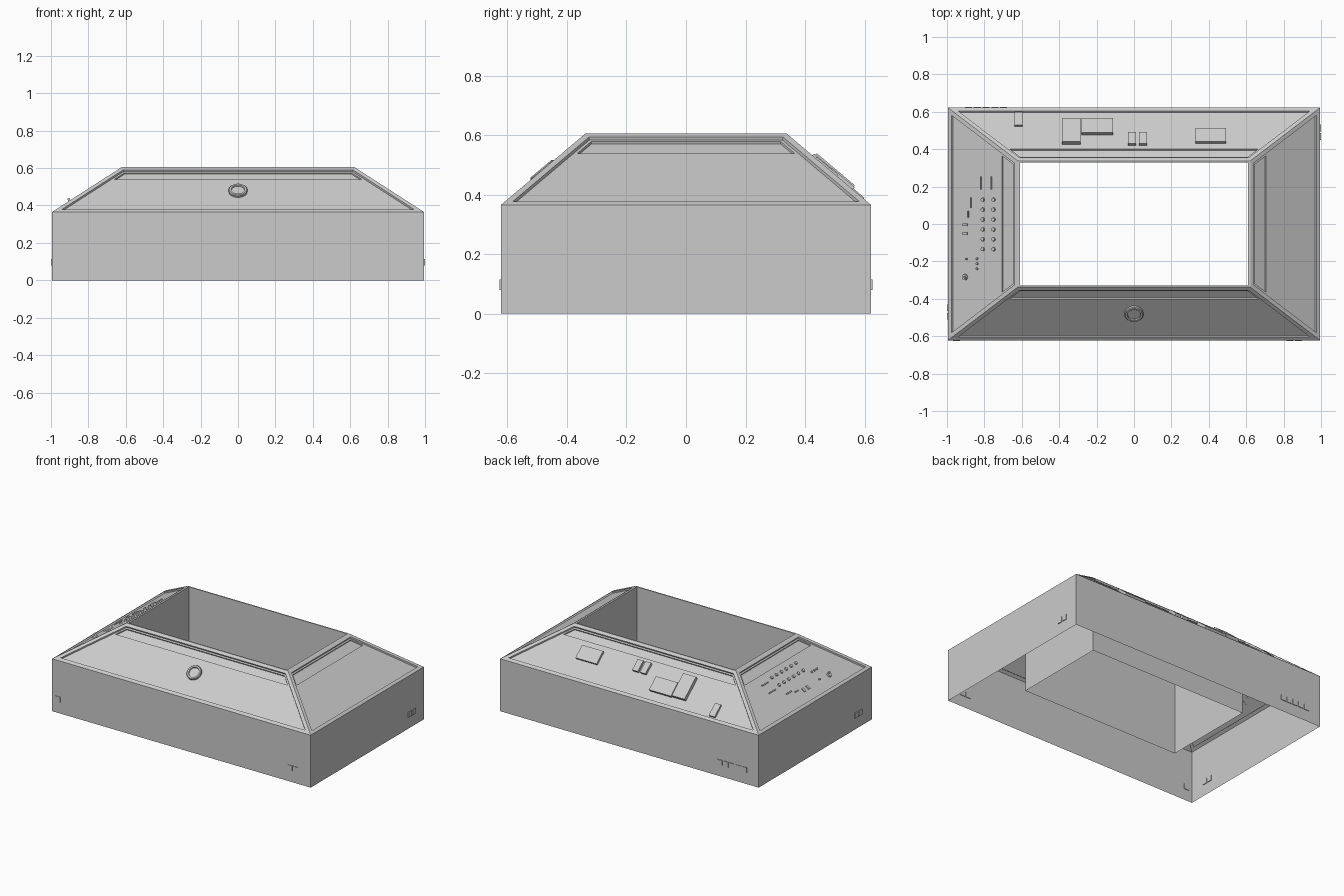
import bpy, bmesh, math
from mathutils import Matrix, Vector

if "Cube" in bpy.data.objects:
    bpy.data.objects.remove(bpy.data.objects["Cube"])

X0, Y0, Z0 = 0.995, 0.622, 0.365     # outer wall, top of wall
X1, Y1, Z1 = 0.622, 0.338, 0.605     # rim
XI, YI, ZB = 0.610, 0.330, 0.085     # inner well


def finish(bm, name):
    me = bpy.data.meshes.new(name)
    bm.to_mesh(me)
    bm.free()
    ob = bpy.data.objects.new(name, me)
    bpy.context.collection.objects.link(ob)
    return ob


def loop(bm, x, y, z):
    return [bm.verts.new((sx * x, sy * y, z)) for sx, sy in ((-1, -1), (1, -1), (1, 1), (-1, 1))]


# Shell: outer wall, sloped sides, rim and inner well as one open sheet
bm = bmesh.new()
rings = [loop(bm, X0, Y0, 0), loop(bm, X0, Y0, Z0), loop(bm, X1, Y1, Z1),
         loop(bm, XI, YI, Z1), loop(bm, XI, YI, ZB)]
slopes = []
for k in range(4):
    a, b = rings[k], rings[k + 1]
    for i in range(4):
        j = (i + 1) % 4
        f = bm.faces.new((a[i], a[j], b[j], b[i]))
        if k == 1:
            slopes.append(f)
bm.normal_update()

# Recessed panel in each slope
bmesh.ops.inset_individual(bm, faces=slopes, thickness=0.022, use_even_offset=True)
bmesh.ops.inset_individual(bm, faces=slopes, thickness=0.003, depth=-0.010, use_even_offset=True)

# Slot along the top of each panel
geom = list({g for f in slopes for g in [f, *f.edges, *f.verts]})
bmesh.ops.bisect_plane(bm, geom=geom, plane_co=(0, 0, 0.533), plane_no=(0, 0, 1))
bm.normal_update()
upper = []
for f in bm.faces:
    c = f.calc_center_median()
    if c.z > 0.54 and 0.5 < f.normal.z < 0.95 and f.calc_area() > 0.015 \
            and min(v.co.z for v in f.verts) > 0.53 and max(v.co.z for v in f.verts) < 0.595:
        upper.append(f)
bmesh.ops.inset_individual(bm, faces=upper, thickness=0.010, use_even_offset=True)
bmesh.ops.inset_individual(bm, faces=upper, thickness=0.002, depth=-0.008, use_even_offset=True)
finish(bm, "console_shell")


# Placement on a slope so that the part's top face sits at plan position (x, y)
def slope_matrix(side, x, y, top):
    rise = Z1 - Z0
    if side in ("front", "back"):
        s = -1 if side == "front" else 1
        run, out = Y0 - Y1, Vector((0, s, 0))
        edge = Y0
    else:
        s = -1 if side == "left" else 1
        run, out = X0 - X1, Vector((s, 0, 0))
        edge = X0
    n = (out * rise + Vector((0, 0, run))).normalized()
    p = Vector((x, y, 0)) - Vector((n.x, n.y, 0)) * top
    p.z = Z0 + (edge - p.dot(out)) * rise / run
    up = (Vector((0, 0, 1)) - n * n.z).normalized()
    m = Matrix((up.cross(n), up, n)).transposed().to_4x4()
    m.translation = p
    return m, run / math.hypot(run, rise)


# Box given by its plan rectangle on a slope
def slope_box(bm, side, xa, xb, ya, yb, top):
    m, c = slope_matrix(side, (xa + xb) / 2, (ya + yb) / 2, top)
    w, h = (xb - xa, yb - ya) if side in ("front", "back") else (yb - ya, xb - xa)
    size = Matrix.Diagonal((w, h / c, top + 0.012, 1))
    bmesh.ops.create_cube(bm, size=1, matrix=m @ Matrix.Translation((0, 0, (top - 0.012) / 2)) @ size)


def slope_disc(bm, side, x, y, r1, r2, top, base=-0.012, n=16):
    m, c = slope_matrix(side, x, y, top)
    bmesh.ops.create_cone(bm, cap_ends=True, segments=n, radius1=r1, radius2=r2, depth=top - base,
                          matrix=m @ Matrix.Translation((0, 0, (top + base) / 2)))


# Raised modules on the back slope
for i, r in enumerate([(-.64, -.595, .53, .60, .004), (-.385, -.287, .44, .567, .015),
                       (-.280, -.112, .49, .567, .010), (-.032, .010, .43, .492, .008),
                       (.027, .070, .43, .492, .008), (.330, .492, .44, .513, .006)]):
    bm = bmesh.new()
    slope_box(bm, "back", *r)
    finish(bm, f"back_module_{i + 1}")

# Round button with a collar on the front slope
bm = bmesh.new()
m, c = slope_matrix("front", 0, -0.487, 0.006)
prof = [(.050, -.012), (.050, .002), (.046, .006), (.036, .006), (.034, -.002), (0, -.002)]
vs = [bm.verts.new(m @ Vector((r, 0, z))) for r, z in prof]
es = [bm.edges.new(p) for p in zip(vs, vs[1:])]
bmesh.ops.spin(bm, geom=vs + es, cent=m.translation, axis=m.col[2].to_3d(),
               angle=math.tau, steps=32)
bmesh.ops.remove_doubles(bm, verts=bm.verts, dist=1e-5)
bmesh.ops.recalc_face_normals(bm, faces=bm.faces)
finish(bm, "front_button")

# Knob columns on the left slope
bm = bmesh.new()
for x in (-.812, -.755):
    for i in range(6):
        slope_disc(bm, "left", x, .13 - .053 * i, .011, .010, -.001)
finish(bm, "knobs")

# Flat sockets on the left slope
bm = bmesh.new()
for r in [(-.824, -.818, .185, .255), (-.768, -.762, .185, .255), (-.878, -.872, .085, .142),
          (-.893, -.887, .035, .07), (-.917, -.893, -.012, .002), (-.917, -.893, -.058, -.044)]:
    slope_box(bm, "left", *r, -.003)
finish(bm, "left_sockets")

# Small jacks and a dial on the left slope
bm = bmesh.new()
for x, y in [(-.900, -.187), (-.843, -.185), (-.843, -.213), (-.843, -.240)]:
    slope_disc(bm, "left", x, y, .007, .006, -.001, n=12)
slope_disc(bm, "left", -.908, -.284, .017, .015, .000)
slope_disc(bm, "left", -.908, -.284, .007, .006, .014, n=12)
finish(bm, "dial_and_jacks")

# Small ports low on the outer walls
bm = bmesh.new()
def port(x, y, sx, sy):
    bmesh.ops.create_cube(bm, size=1, matrix=Matrix.Translation((x, y, .097)) @ Matrix.Diagonal((sx, sy, .036, 1)))
for i in range(5):
    port(-.885 + i * .047, Y0, .038, .008)
for x in (-.95, .835, .88):
    port(x, -Y0, .038, .008)
for s in (-1, 1):
    for y in (.468, .513):
        port(s * X0, s * y - (0 if s > 0 else -.02), .010, .036)
finish(bm, "wall_ports")
